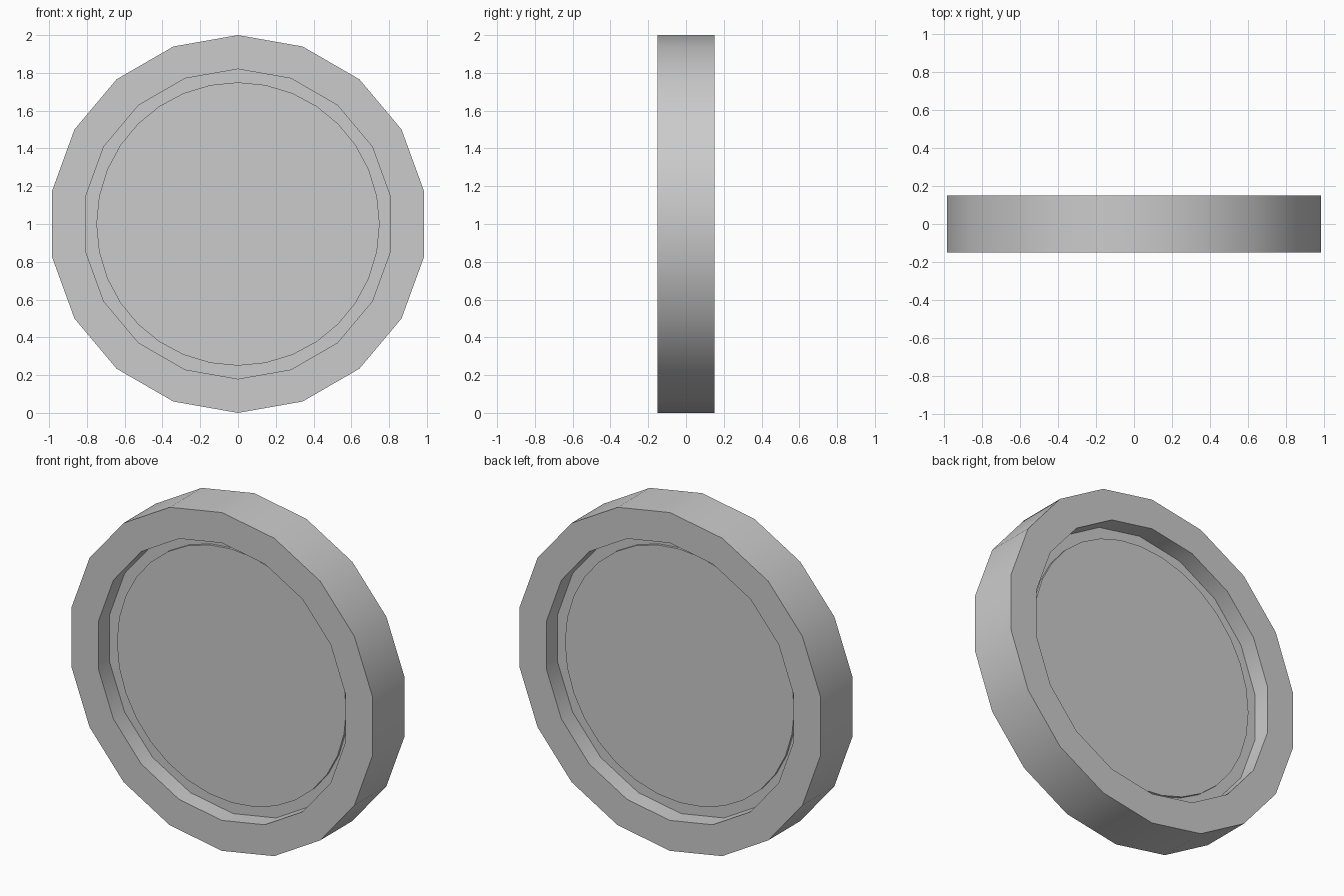
import bpy, bmesh
from math import sin, cos, tau

cube = bpy.data.objects.get("Cube")
if cube:
    bpy.data.objects.remove(cube)

grey = bpy.data.materials.new("plain_grey")
grey.use_nodes = True
COLOUR = (0.6, 0.6, 0.6, 1)
grey.diffuse_color = COLOUR
grey.node_tree.nodes["Principled BSDF"].inputs["Base Color"].default_value = COLOUR


def turned(name, profile, sides):
    """Turn a (radius, y) profile around the y axis, capping its open ends."""
    bm = bmesh.new()
    rings = [[bm.verts.new((r * sin(tau * i / sides), y, 1 + r * cos(tau * i / sides)))
              for i in range(sides)] for r, y in profile]
    for a, b in zip(rings, rings[1:]):
        for i in range(sides):
            j = (i + 1) % sides
            bm.faces.new((a[i], a[j], b[j], b[i]))
    bm.faces.new(rings[0])
    bm.faces.new(rings[-1])
    bmesh.ops.recalc_face_normals(bm, faces=bm.faces)
    mesh = bpy.data.meshes.new(name)
    bm.to_mesh(mesh)
    bm.free()
    mesh.materials.append(grey)
    obj = bpy.data.objects.new(name, mesh)
    bpy.context.collection.objects.link(obj)
    bpy.ops.object.select_all(action='DESELECT')
    obj.select_set(True)
    bpy.context.view_layer.objects.active = obj
    bpy.ops.object.shade_smooth_by_angle()
    return obj


HALF, FLOOR, FACE = 0.15, 0.045, 0.06

# Rim with a recessed web on both sides
turned("wheel_rim", [(0.82, -FLOOR), (0.82, -HALF), (1, -HALF),
                     (1, HALF), (0.82, HALF), (0.82, FLOOR)], 18)

# Slightly raised round plate in the middle of both recesses
turned("centre_disc", [(0.75, -FACE), (0.75, FACE)], 32)
